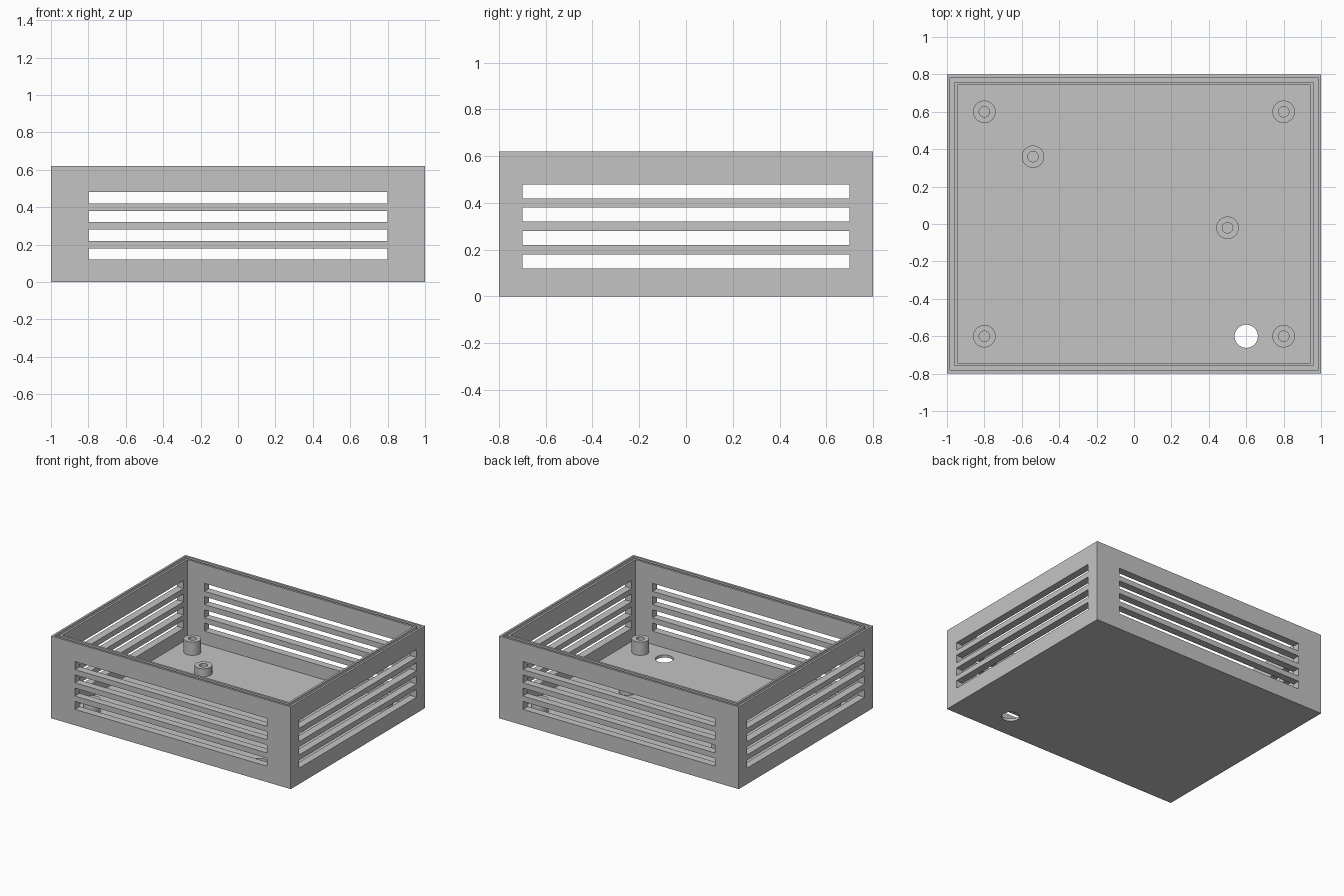
import bpy, bmesh
from math import cos, sin, tau

if "Cube" in bpy.data.objects:
    bpy.data.objects.remove(bpy.data.objects["Cube"])

HX, HY, H = 1.0, 0.8, 0.62          # half width, half depth, height
FLOOR, WALL = 0.02, 0.056
LIP, GROOVE = 0.016, 0.04           # groove edges measured from the outside

grey = bpy.data.materials.new("grey plastic")
grey.use_nodes = True
colour = (0.55, 0.55, 0.55, 1)
grey.diffuse_color = colour
grey.node_tree.nodes["Principled BSDF"].inputs["Base Color"].default_value = colour


def finish(name, bm):
    bmesh.ops.recalc_face_normals(bm, faces=bm.faces)
    mesh = bpy.data.meshes.new(name)
    bm.to_mesh(mesh)
    bm.free()
    mesh.materials.append(grey)
    obj = bpy.data.objects.new(name, mesh)
    bpy.context.collection.objects.link(obj)
    return obj


def skin(bm, loops, closed=False):
    """Bridge equal point loops in order, capping the ends unless closed."""
    rings = [[bm.verts.new(p) for p in loop] for loop in loops]
    pairs = list(zip(rings, rings[1:]))
    if closed:
        pairs.append((rings[-1], rings[0]))
    else:
        bm.faces.new(rings[0])
        bm.faces.new(rings[-1])
    for a, b in pairs:
        for i in range(len(a)):
            j = (i + 1) % len(a)
            bm.faces.new((a[i], a[j], b[j], b[i]))


def rectangle(hx, hy, z):
    return [(-hx, -hy, z), (hx, -hy, z), (hx, hy, z), (-hx, hy, z)]


def circle(x, y, r, z, n=48):
    return [(x + r * cos(tau * i / n), y + r * sin(tau * i / n), z) for i in range(n)]


# Open tray: wall profile with a seal groove in the rim
profile = [(0, 0), (0, H), (LIP, H), (LIP, H - 0.04), (GROOVE, H - 0.04),
           (GROOVE, H), (WALL, H), (WALL, FLOOR)]
bm = bmesh.new()
skin(bm, [rectangle(HX - d, HY - d, z) for d, z in profile])
tray = finish("vented_tray", bm)

# Cutters: vent slots through both wall pairs, and the cable hole
cutters = []
for name, hx, hy in (("long_wall_slots", 0.8, 1.2), ("short_wall_slots", 1.2, 0.7)):
    bm = bmesh.new()
    for row in range(4):
        z = 0.12 + 0.1 * row
        skin(bm, [rectangle(hx, hy, z), rectangle(hx, hy, z + 0.06)])
    cutters.append(finish(name, bm))
bm = bmesh.new()
skin(bm, [circle(0.6, -0.6, 0.062, z) for z in (-0.1, 0.1)])
cutters.append(finish("cable_hole", bm))

for cutter in cutters:
    cutter.hide_render = True
    mod = tray.modifiers.new(cutter.name, "BOOLEAN")
    mod.operation, mod.solver, mod.object = "DIFFERENCE", "EXACT", cutter

# Bake the cuts and drop the cutters
bpy.context.view_layer.update()
baked = bpy.data.meshes.new_from_object(
    tray.evaluated_get(bpy.context.evaluated_depsgraph_get()))
tray.modifiers.clear()
tray.data = baked
for cutter in cutters:
    bpy.data.objects.remove(cutter)

# Hollow screw posts: tall in the corners, short inside
posts = [("corner_post", x, y, 0.12) for x, y in
         ((-0.8, 0.6), (0.8, 0.6), (-0.8, -0.6), (0.8, -0.6))]
posts += [("board_post", -0.54, 0.36, 0.08), ("board_post", 0.5, -0.02, 0.08)]
for name, x, y, top in posts:
    bm = bmesh.new()
    tube = ((0.06, FLOOR), (0.06, top), (0.028, top), (0.028, FLOOR))
    skin(bm, [circle(x, y, r, z) for r, z in tube], closed=True)
    post = finish(name, bm)
    bpy.ops.object.select_all(action="DESELECT")
    post.select_set(True)
    bpy.context.view_layer.objects.active = post
    bpy.ops.object.shade_smooth_by_angle()
